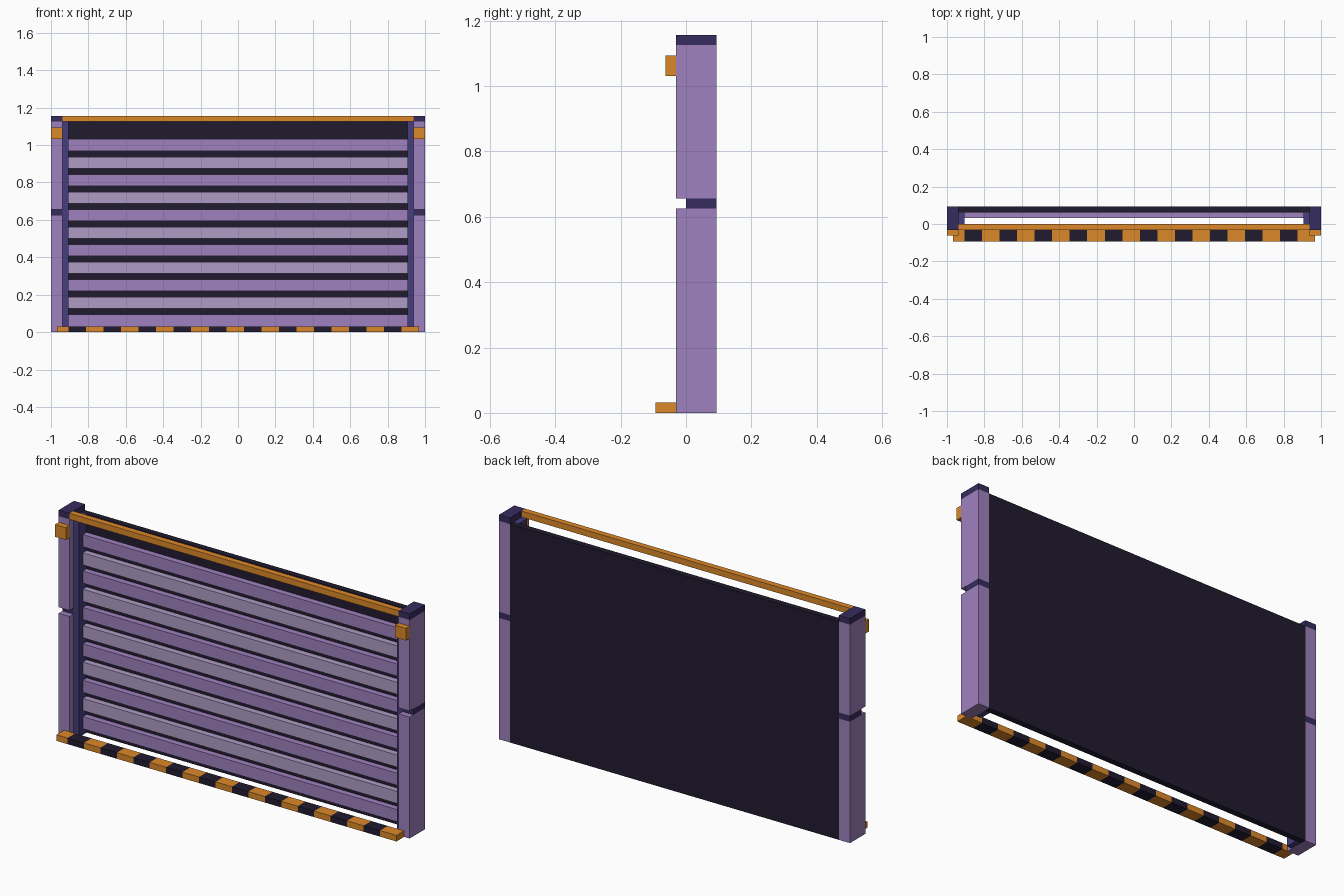
import bpy

if "Cube" in bpy.data.objects:
    bpy.data.objects.remove(bpy.data.objects["Cube"])

U = 1 / 32  # the whole model sits on a 1/32 unit grid


def material(name, rgb):
    m = bpy.data.materials.new(name)
    m.diffuse_color = (*rgb, 1)
    m.use_nodes = True
    m.node_tree.nodes["Principled BSDF"].inputs["Base Color"].default_value = m.diffuse_color
    return m


PURPLE = material("purple", (0.35, 0.22, 0.52))
PALE = material("pale_purple", (0.43, 0.33, 0.56))
ORANGE = material("orange", (0.72, 0.25, 0.022))
BLACK = material("near_black", (0.015, 0.011, 0.028))
NAVY = material("navy", (0.037, 0.025, 0.11))
BLUE = material("rail_blue", (0.06, 0.047, 0.2))


def box(name, x, y, z, mat):
    """Box from (min, max) ranges in grid units."""
    mid = [(a + b) / 2 * U for a, b in (x, y, z)]
    bpy.ops.mesh.primitive_cube_add(size=1, location=mid)
    ob = bpy.context.object
    ob.name = name
    ob.scale = [(b - a) * U for a, b in (x, y, z)]
    bpy.ops.object.transform_apply(location=False, rotation=False, scale=True)
    ob.data.materials.append(mat)
    return ob


# Side posts, guide rails and lamps
for side, s in (("left", -1), ("right", 1)):
    def span(a, b):
        return tuple(sorted((s * a, s * b)))

    post = span(30, 32)
    box(f"{side}_post_lower", post, (-1, 3), (0, 20), PURPLE)
    box(f"{side}_post_band", post, (0, 3), (20, 21), NAVY)
    box(f"{side}_post_upper", post, (-1, 3), (21, 36), PURPLE)
    box(f"{side}_post_cap", post, (-1, 3), (36, 37), NAVY)
    box(f"{side}_lamp", post, (-2, -1), (33, 35), ORANGE)
    box(f"{side}_guide_rail", span(29, 30), (0, 2), (0, 36), BLUE)

# Back panel and top bar
box("back_panel", (-30, 30), (2, 3), (0, 36), BLACK)
box("top_bar", (-30, 30), (-1, 0), (36, 37), ORANGE)

# Shutter slats in alternating tones
for k in range(11):
    box(f"slat_{k + 1}", (-29, 29), (1, 2), (1 + 3 * k, 3 + 3 * k),
        PALE if k % 2 else PURPLE)

# Hazard-striped threshold: a short first block, then equal blocks
edges = [-31] + list(range(-29, 32, 3))
for i, (a, b) in enumerate(zip(edges, edges[1:])):
    box(f"threshold_stripe_{i + 1}", (a, b), (-3, -1), (0, 1),
        BLACK if i % 2 else ORANGE)
